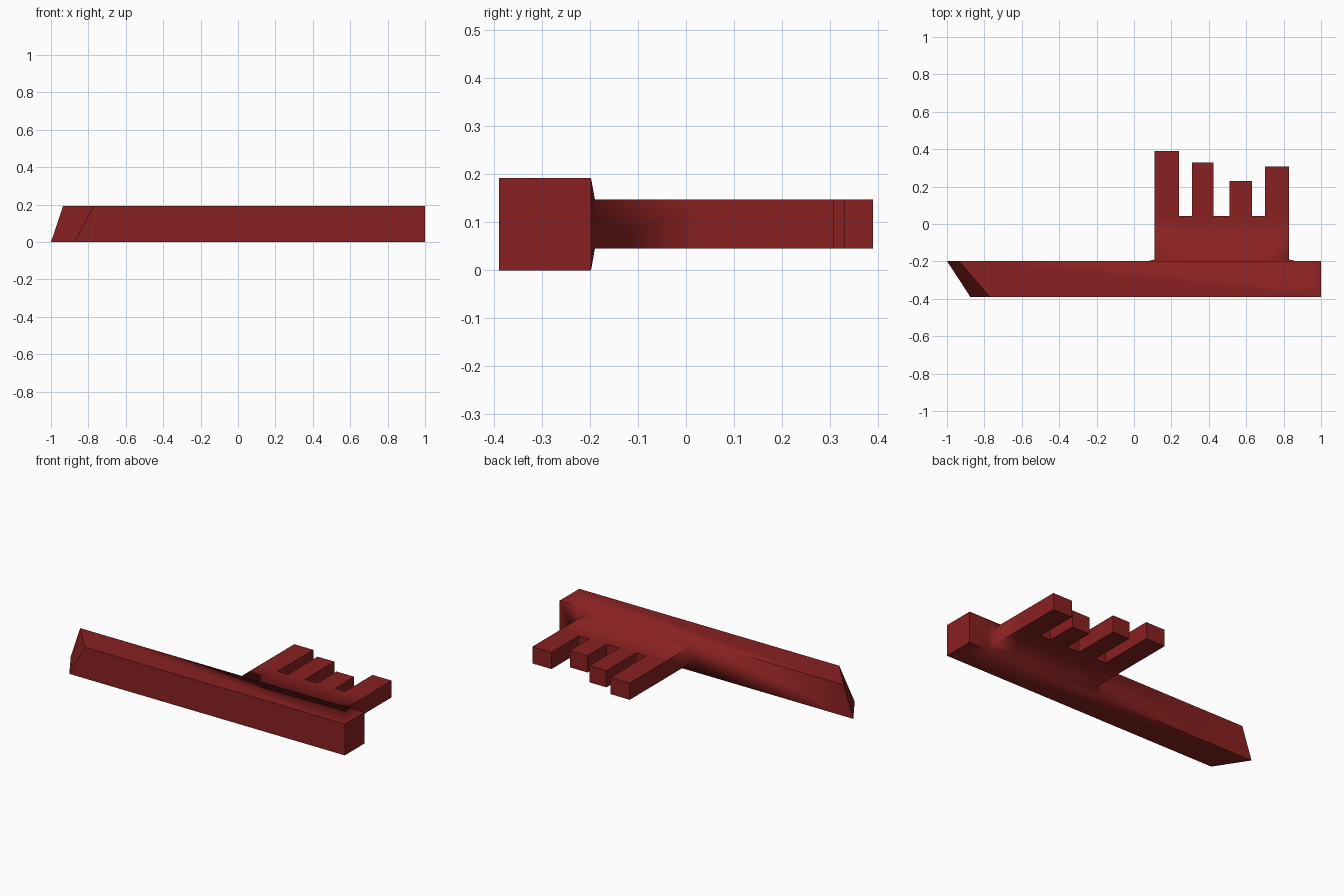
import bpy, bmesh, math

if "Cube" in bpy.data.objects:
    bpy.data.objects.remove(bpy.data.objects["Cube"])

FRONT, BACK, ROOT, GAP = -0.39, -0.198, -0.19, 0.043   # y levels
Z0, Z1 = 0.0, 0.192                                    # shaft height
C0, C1 = 0.045, 0.148                                  # comb height
L, R = 0.075, 0.865                                    # comb footing on the shaft
XS = [0.11, 0.24, 0.31, 0.425, 0.51, 0.63, 0.70, 0.83]  # tooth edges
TIPS = [0.39, 0.33, 0.23, 0.308]                       # tooth ends

bm = bmesh.new()


def face(*pts):
    return bm.faces.new([bm.verts.new(p) for p in pts])


# shaft with a slanted, slightly twisted left end
end = {Z0: (-0.875, -1.0), Z1: (-0.77, -0.935)}
for z in (Z0, Z1):
    xf, xb = end[z]
    face((xf, FRONT, z), (1, FRONT, z), (1, BACK, z), (R, BACK, z), (L, BACK, z), (xb, BACK, z))
(f0, b0), (f1, b1) = end[Z0], end[Z1]
face((f0, FRONT, Z0), (1, FRONT, Z0), (1, FRONT, Z1), (f1, FRONT, Z1))
face((1, FRONT, Z0), (1, BACK, Z0), (1, BACK, Z1), (1, FRONT, Z1))
face((f0, FRONT, Z0), (b0, BACK, Z0), (b1, BACK, Z1), (f1, FRONT, Z1))
face((b0, BACK, Z0), (L, BACK, Z0), (L, BACK, Z1), (b1, BACK, Z1))
face((R, BACK, Z0), (1, BACK, Z0), (1, BACK, Z1), (R, BACK, Z1))

# tapered collar from shaft to comb
for zs, zc in ((Z0, C0), (Z1, C1)):
    face((L, BACK, zs), (R, BACK, zs), *[(x, ROOT, zc) for x in reversed(XS)])
for xs, xc in ((L, XS[0]), (R, XS[-1])):
    face((xs, BACK, Z0), (xs, BACK, Z1), (xc, ROOT, C1), (xc, ROOT, C0))
    face((xc, ROOT, C0), (xc, ROOT, C1), (xc, GAP, C1), (xc, GAP, C0))

# comb body and teeth
for i, (a, b) in enumerate(zip(XS, XS[1:])):
    for z in (C0, C1):
        face((a, ROOT, z), (b, ROOT, z), (b, GAP, z), (a, GAP, z))
    if i % 2:
        face((a, GAP, C0), (b, GAP, C0), (b, GAP, C1), (a, GAP, C1))
        continue
    t = TIPS[i // 2]
    for z in (C0, C1):
        face((a, GAP, z), (b, GAP, z), (b, t, z), (a, t, z))
    for x in (a, b):
        face((x, GAP, C0), (x, t, C0), (x, t, C1), (x, GAP, C1))
    face((a, t, C0), (b, t, C0), (b, t, C1), (a, t, C1))

bmesh.ops.remove_doubles(bm, verts=bm.verts, dist=1e-4)
bmesh.ops.recalc_face_normals(bm, faces=bm.faces)

# soft collar, crisp corners elsewhere
for f in bm.faces:
    f.smooth = True
for e in bm.edges:
    slanted = any(v.co.x < -0.5 for v in e.verts)
    e.smooth = e.calc_face_angle(0) < math.radians(20 if slanted else 82)

me = bpy.data.meshes.new("key_blade")
bm.to_mesh(me)
bm.free()
obj = bpy.data.objects.new("key_blade", me)
bpy.context.collection.objects.link(obj)
mat = bpy.data.materials.new("dark_red")
mat.diffuse_color = (0.25, 0.015, 0.015, 1)
mat.use_nodes = True
mat.node_tree.nodes["Principled BSDF"].inputs["Base Color"].default_value = mat.diffuse_color
me.materials.append(mat)
